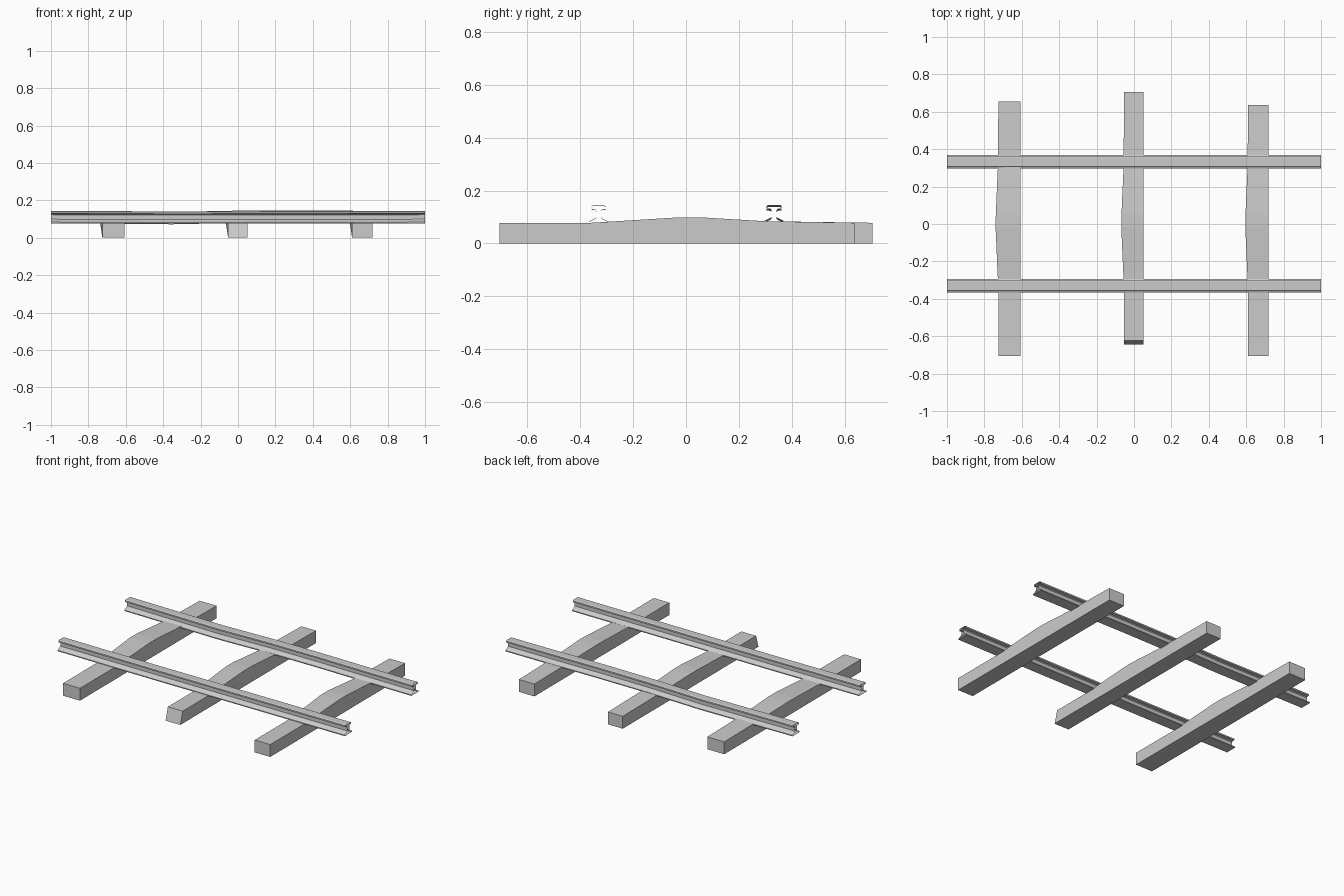
import bpy

if "Cube" in bpy.data.objects:
    bpy.data.objects.remove(bpy.data.objects["Cube"])

def make_mesh(name, verts, faces):
    me = bpy.data.meshes.new(name)
    me.from_pydata(verts, [], faces)
    me.update()
    ob = bpy.data.objects.new(name, me)
    bpy.context.collection.objects.link(ob)
    return ob

def loft(name, rings, capped):
    """Skin a row of equal closed cross-sections."""
    n = len(rings[0])
    verts = [v for r in rings for v in r]
    faces = [(i*n + j, (i+1)*n + j, (i+1)*n + (j+1) % n, i*n + (j+1) % n)
             for i in range(len(rings) - 1) for j in range(n)]
    if capped:
        last = (len(rings) - 1) * n
        faces += [tuple(range(n)), tuple(reversed(range(last, last + n)))]
    return make_mesh(name, verts, faces)

# Rails: open-ended I-section, swept along x with a slight warp
half = [(0.036, 0.076), (0.036, 0.082), (0.012, 0.094), (0.009, 0.098),
        (0.009, 0.122), (0.013, 0.127), (0.028, 0.129), (0.028, 0.138),
        (0.022, 0.142)]
profile = half + [(-y, z) for y, z in reversed(half)]

def rail(name, y0, warp):
    rings = [[(x, y0 + y, z + dz) for y, z in profile] for x, dz in warp]
    return loft(name, rings, False)

rail("front_rail", -0.33, [(-1, 0.001), (-0.35, -0.001), (0.35, 0), (1, 0.001)])
rail("back_rail", 0.333, [(-1, 0.001), (-0.6, -0.002), (-0.35, -0.004),
                          (0, 0.003), (0.35, 0.004), (0.67, 0.002), (1, 0.001)])

# Sleepers: timbers with a hump on top that leans towards -x
def sleeper(name, x0, x1, y0, y1, slant=0.0):
    rows = [(y0, 0, 0), (-0.36, 0, 0), (-0.02, 0.021, 0.015),
            (0.05, 0.021, 0.014), (0.30, 0.006, 0.003), (y1, 0, 0)]
    rings = []
    for i, (y, dz, dx) in enumerate(rows):
        top_y = y + (slant if i == 0 else 0)
        rings.append([(x0, y, 0), (x1, y, 0),
                      (x1, top_y, 0.078 + dz), (x0 - dx, top_y, 0.078 + dz)])
    return loft(name, rings, True)

sleeper("left_sleeper", -0.725, -0.607, -0.705, 0.655)
sleeper("middle_sleeper", -0.053, 0.05, -0.645, 0.705, 0.023)
sleeper("right_sleeper", 0.61, 0.718, -0.705, 0.637)
